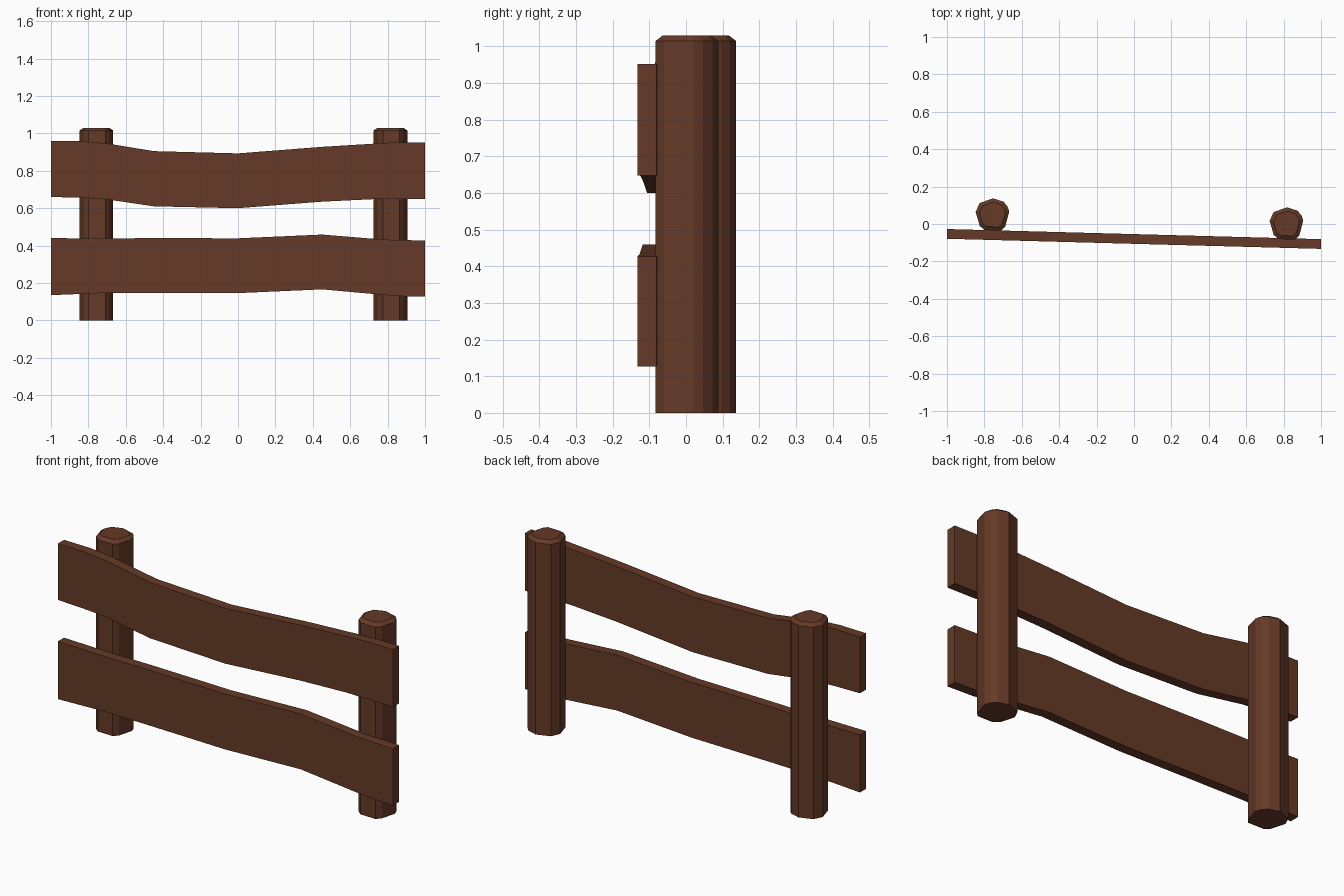
import bpy
import bmesh

default_cube = bpy.data.objects.get("Cube")
if default_cube:
    bpy.data.objects.remove(default_cube, do_unlink=True)

# Single brown wood colour
wood = bpy.data.materials.new("brown_wood")
wood.use_nodes = True
wood_colour = (0.13, 0.042, 0.02, 1.0)
wood.diffuse_color = wood_colour
wood.node_tree.nodes["Principled BSDF"].inputs["Base Color"].default_value = wood_colour


def finish(bm, name):
    """Turn a bmesh into a flat-shaded wooden object."""
    bmesh.ops.recalc_face_normals(bm, faces=bm.faces)
    mesh = bpy.data.meshes.new(name)
    bm.to_mesh(mesh)
    bm.free()
    mesh.materials.append(wood)
    obj = bpy.data.objects.new(name, mesh)
    bpy.context.scene.collection.objects.link(obj)
    return obj


def make_post(name, centre_x, centre_y):
    """Rough-hewn log with a chamfered top."""
    outline = [(-.09, .015), (-.068, -.06), (-.041, -.083), (.048, -.085), (.069, -.062),
               (.09, .017), (.08, .045), (.058, .07), (.003, .087), (-.068, .062)]
    bm = bmesh.new()
    rings = []
    for height, scale in ((0, 1), (1.015, 1), (1.03, .77)):
        rings.append([bm.verts.new((centre_x + x * scale, centre_y + y * scale, height))
                      for x, y in outline])
    count = len(outline)
    for lower, upper in zip(rings, rings[1:]):
        for i in range(count):
            j = (i + 1) % count
            bm.faces.new((lower[i], lower[j], upper[j], upper[i]))
    bm.faces.new(rings[0])
    bm.faces.new(rings[-1])
    return finish(bm, name)


def make_plank(name, top_edge, bottom_edge):
    """Bent plank, set slightly askew so its left end sits further forward."""
    half_thickness = .026
    bm = bmesh.new()

    def vert(point, side):
        x, z = point
        return bm.verts.new((x, -.08 - .027 * x + side * half_thickness, z))

    sections = []
    for top, bottom in zip(top_edge, bottom_edge):
        sections.append([vert(bottom, -1), vert(bottom, 1), vert(top, 1), vert(top, -1)])
    for here, there in zip(sections, sections[1:]):
        for i in range(4):
            j = (i + 1) % 4
            bm.faces.new((here[i], here[j], there[j], there[i]))
    bm.faces.new(sections[0])
    bm.faces.new(sections[-1])
    return finish(bm, name)


# Two posts
make_post("right_post", -.757, .05)
make_post("left_post", .815, .002)

# Two sagging planks
make_plank(
    "upper_plank",
    top_edge=[(-1, .958), (-.84, .958), (-.7, .946), (-.45, .905), (0, .893),
              (.45, .928), (.84, .952), (1, .952)],
    bottom_edge=[(-1, .66), (-.84, .656), (-.72, .65), (-.45, .61), (0, .6),
                 (.45, .635), (.72, .648), (1, .648)])
make_plank(
    "lower_plank",
    top_edge=[(-1, .44), (-.75, .438), (-.45, .44), (0, .439), (.45, .459),
              (.78, .432), (1, .427)],
    bottom_edge=[(-1, .135), (-.73, .146), (-.45, .147), (0, .146), (.45, .166),
                 (.85, .13), (1, .127)])
